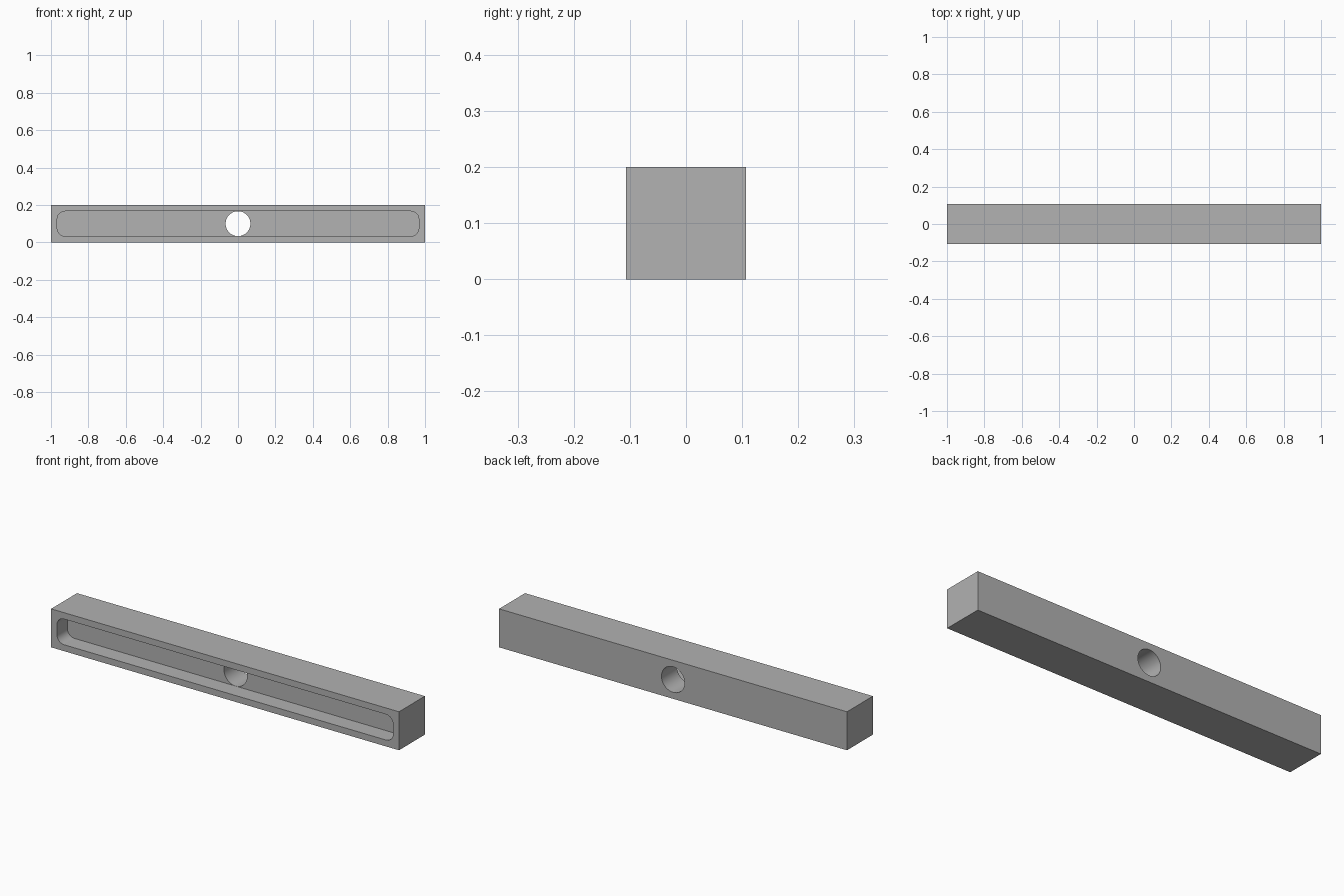
import bpy
import bmesh
import math
from mathutils import Matrix, Vector

LENGTH, DEPTH, HEIGHT = 2.0, 0.213, 0.2
POCKET_DEPTH, RIM, CORNER = 0.086, 0.0333, 0.042
BORE_RADIUS = 0.0664
MID = HEIGHT / 2

if "Cube" in bpy.data.objects:
    bpy.data.objects.remove(bpy.data.objects["Cube"], do_unlink=True)

# Single plain grey
grey = bpy.data.materials.new("plain_grey")
grey.use_nodes = True
colour = (0.445, 0.445, 0.445, 1)
grey.diffuse_color = colour
grey.node_tree.nodes["Principled BSDF"].inputs["Base Color"].default_value = colour


def finish(bm, name):
    bmesh.ops.recalc_face_normals(bm, faces=bm.faces)
    mesh = bpy.data.meshes.new(name)
    bm.to_mesh(mesh)
    bm.free()
    mesh.materials.append(grey)
    obj = bpy.data.objects.new(name, mesh)
    bpy.context.collection.objects.link(obj)
    return obj


def box(name, size, centre, corner=0):
    bm = bmesh.new()
    bmesh.ops.create_cube(bm, size=1)
    bmesh.ops.scale(bm, vec=size, verts=bm.verts)
    if corner:
        # Round only the edges that run front to back
        edges = [e for e in bm.edges
                 if abs((e.verts[0].co - e.verts[1].co).normalized().y) > 0.9]
        bmesh.ops.bevel(bm, geom=edges, offset=corner, segments=8,
                        profile=0.5, affect='EDGES')
    bmesh.ops.translate(bm, vec=Vector(centre), verts=bm.verts)
    return finish(bm, name)


def bore(name, radius, length):
    bm = bmesh.new()
    bmesh.ops.create_cone(bm, cap_ends=True, segments=64, radius1=radius,
                          radius2=radius, depth=length,
                          matrix=Matrix.Translation((0, 0, MID))
                          @ Matrix.Rotation(math.pi / 2, 4, 'X'))
    return finish(bm, name)


# Solid bar, long front pocket and round through hole
bar = box("bar", (LENGTH, DEPTH, HEIGHT), (0, 0, MID))
pocket = box("pocket_cutter",
             (LENGTH - 2 * RIM, 2 * POCKET_DEPTH, HEIGHT - 2 * RIM),
             (0, -DEPTH / 2, MID), CORNER)
hole = bore("hole_cutter", BORE_RADIUS, DEPTH * 2)

# Cut the bar, then drop the cutters
bpy.ops.object.select_all(action='DESELECT')
bpy.context.view_layer.objects.active = bar
bar.select_set(True)
for cutter in (pocket, hole):
    cutter.hide_render = True
    mod = bar.modifiers.new(cutter.name, 'BOOLEAN')
    mod.operation = 'DIFFERENCE'
    mod.solver = 'EXACT'
    mod.object = cutter
    bpy.ops.object.modifier_apply(modifier=mod.name)
    bpy.data.objects.remove(cutter, do_unlink=True)

bpy.ops.object.shade_smooth_by_angle(angle=math.radians(30))
